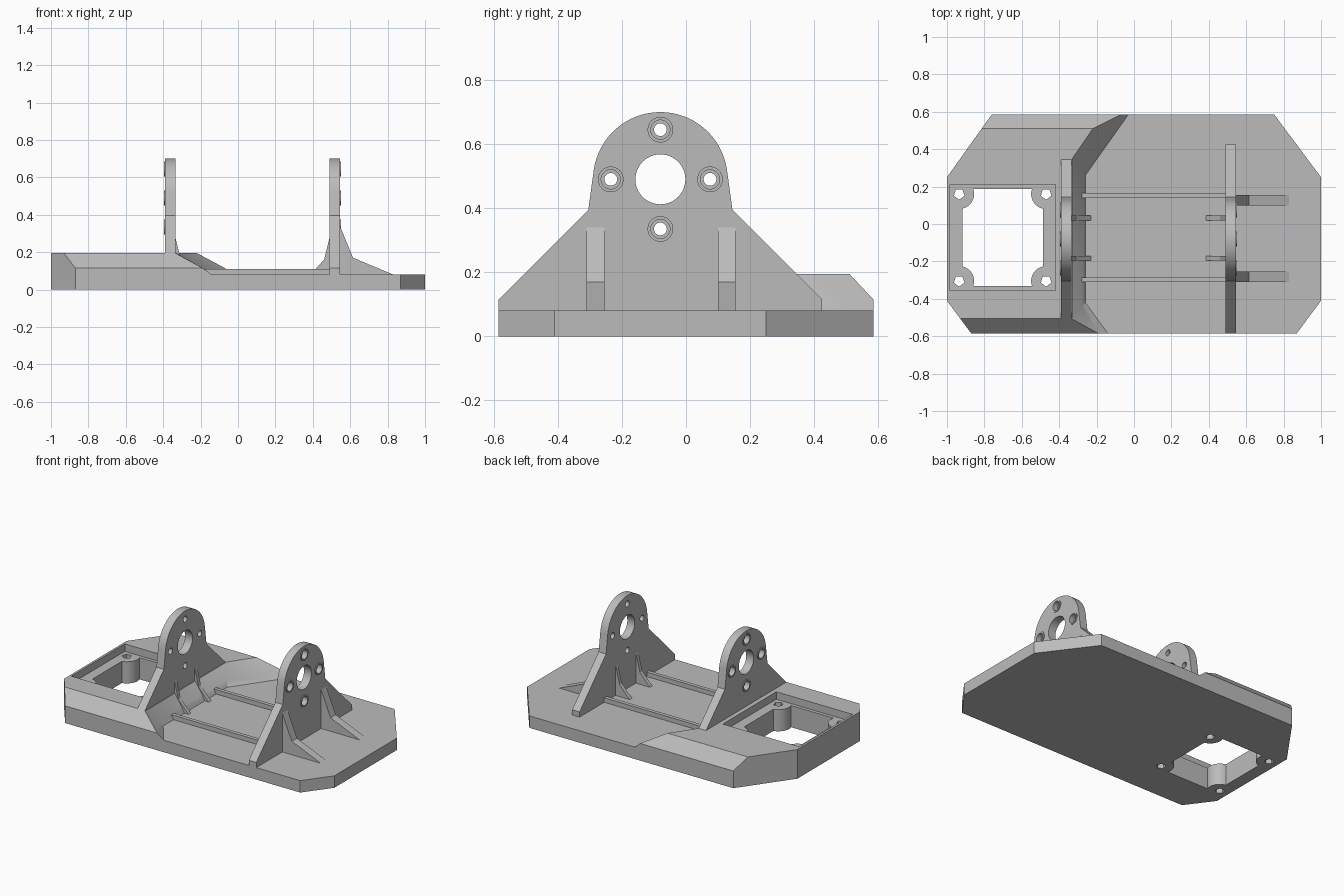
import bpy, bmesh
from math import sin, cos, pi, asin, radians
from mathutils import Vector

cube = bpy.data.objects.get("Cube")
if cube:
    bpy.data.objects.remove(cube, do_unlink=True)

grey = bpy.data.materials.new("plain grey")
grey.use_nodes = True
COLOUR = (0.5, 0.5, 0.5, 1)
grey.diffuse_color = COLOUR
grey.node_tree.nodes["Principled BSDF"].inputs["Base Color"].default_value = COLOUR


def loft(name, rings):
    """Closed solid through rings of equal point count."""
    bm = bmesh.new()
    rows = [[bm.verts.new(p) for p in ring] for ring in rings]
    n = len(rows[0])
    for a, b in zip(rows, rows[1:]):
        for i in range(n):
            j = (i + 1) % n
            bm.faces.new((a[i], a[j], b[j], b[i]))
    bm.faces.new(rows[0][::-1])
    bm.faces.new(rows[-1])
    bmesh.ops.recalc_face_normals(bm, faces=bm.faces)
    mesh = bpy.data.meshes.new(name)
    bm.to_mesh(mesh)
    bm.free()
    ob = bpy.data.objects.new(name, mesh)
    bpy.context.collection.objects.link(ob)
    mesh.materials.append(grey)
    return ob


def prism(name, pts, axis, lo, hi):
    """Extrude a 2D outline along an axis; the other two axes keep their order."""
    def place(p, h):
        v = list(p)
        v.insert("xyz".index(axis), h)
        return Vector(v)
    return loft(name, [[place(p, h) for p in pts] for h in (lo, hi)])


def circle(cx, cy, r, n=32, start=0.0):
    return [(cx + r * cos(start + 2 * pi * i / n), cy + r * sin(start + 2 * pi * i / n))
            for i in range(n)]


def combine(target, tool, operation):
    mod = target.modifiers.new("cut", "BOOLEAN")
    mod.operation = operation
    mod.solver = "EXACT"
    mod.object = tool
    bpy.ops.object.select_all(action="DESELECT")
    bpy.context.view_layer.objects.active = target
    target.select_set(True)
    bpy.ops.object.modifier_apply(modifier=mod.name)
    bpy.data.objects.remove(tool, do_unlink=True)


def smooth(ob):
    bpy.ops.object.select_all(action="DESELECT")
    bpy.context.view_layer.objects.active = ob
    ob.select_set(True)
    bpy.ops.object.shade_smooth_by_angle(angle=radians(30))


# Base plate with clipped corners
FLOOR = 0.08
base = prism("base_plate", [(-1, -.41), (-.87, -.585), (.87, -.585), (1, -.41),
                            (1, .25), (.75, .585), (-.76, .585), (-1, .25)], "z", 0, FLOOR)

# Raised block with chamfered sides and a sloping inner edge
foot = [(-1, -.41), (-.87, -.585), (-.14, -.585), (-.26, -.42),
        (-.26, .26), (-.03, .585), (-.76, .585), (-1, .25)]
waist = foot[:2] + [(-.19, -.585), (-.28, -.445), (-.28, .287), (-.07, .585)] + foot[6:]
crown = [(-1, -.41), (-.93, -.505), (-.336, -.505), (-.33, -.5),
         (-.33, .35), (-.22, .51), (-.815, .51), (-1, .25)]
levels = ((foot, 0), (foot, FLOOR), (waist, .115), (crown, .195))
block = loft("raised_block", [[(x, y, z) for x, y in ring] for ring, z in levels])
combine(base, block, "UNION")

# Square recess, through opening with rounded screw pads, and screw holes
CX, CY, HALF = -.7025, -.0725, .2825
recess = prism("recess_cutter", [(CX + a * HALF, CY + b * HALF) for a, b in
                                 ((-1, -1), (1, -1), (1, 1), (-1, 1))], "z", .145, .3)
combine(base, recess, "DIFFERENCE")

PITCH, HX, HY, PAD = .2325, .215, .26, .08
a0 = 1.5 * pi - asin((PITCH - HX) / PAD)
a1 = pi - asin((HY - PITCH) / PAD)
corner = [(PITCH + PAD * cos(a0 + (a1 - a0) * i / 10),
           PITCH + PAD * sin(a0 + (a1 - a0) * i / 10)) for i in range(11)]
outline = []
for sx, sy in ((1, 1), (-1, 1), (-1, -1), (1, -1)):
    arc = corner if sx * sy > 0 else corner[::-1]
    outline += [(CX + sx * x, CY + sy * y) for x, y in arc]
combine(base, prism("opening_cutter", outline, "z", -.1, .3), "DIFFERENCE")
for sx in (-1, 1):
    for sy in (-1, 1):
        hole = circle(CX + sx * PITCH, CY + sy * PITCH, .03, 5, -pi / 2)
        combine(base, prism("screw_cutter", hole, "z", -.1, .3), "DIFFERENCE")
smooth(base)

# Upright brackets with bearing hole, screw bosses and ribs
YC, ZC, R = -.08, .49, .21
arch = [(YC + R * cos(t), ZC + R * sin(t))
        for t in (radians(8 + 164 * i / 32) for i in range(33))]
profile = ([(-.585, .06), (.425, .06), (.425, .115), (.145, .395)]
           + arch + [(-.305, .395), (-.585, .115)])
outer_rib = [(-.01, .06), (-.01, .36), (0, .34), (.07, .17), (.285, FLOOR), (.285, .06)]
inner_rib = [(-.01, .06), (-.01, .3), (0, .28), (.03, .16), (.075, .11), (.105, FLOOR), (.105, .06)]


def bracket(side, inner, outer):
    out = 1 if outer > inner else -1
    plate = prism(side + "_bracket", profile, "x", inner, outer)
    combine(plate, prism("bore_cutter", circle(YC, ZC, .078, 48), "x", inner - .1, outer + .1)
            if out > 0 else
            prism("bore_cutter", circle(YC, ZC, .078, 48), "x", outer - .1, inner + .1),
            "DIFFERENCE")
    for y, z in circle(YC, ZC, .155, 4):
        boss = prism("boss", circle(y, z, .04), "x", outer - out * .01, outer + out * .005)
        combine(plate, boss, "UNION")
        for r, depth in ((.03, .03), (.02, .1)):
            tool = prism("screw_cutter", circle(y, z, r), "x",
                         outer - out * depth, outer + out * .05)
            combine(plate, tool, "DIFFERENCE")
    smooth(plate)
    # Thin gussets on the inner face
    for i, y in enumerate((-.195, .02)):
        prism(f"{side}_inner_rib_{i + 1}", [(inner - out * d, z) for d, z in inner_rib],
              "y", y, y + .025)


bracket("left", .49, .545)
bracket("right", -.335, -.39)

# Broad gussets on the outer face of one bracket
for i, y in enumerate((-.31, .1)):
    prism(f"outer_rib_{i + 1}", [(.545 + d, z) for d, z in outer_rib], "y", y, y + .055)

# Low rails running between the brackets
for i, y in enumerate((-.31, .14)):
    prism(f"floor_rail_{i + 1}", [(-.34, .06), (.495, .06), (.495, .11), (-.34, .11)],
          "y", y, y + .025)
